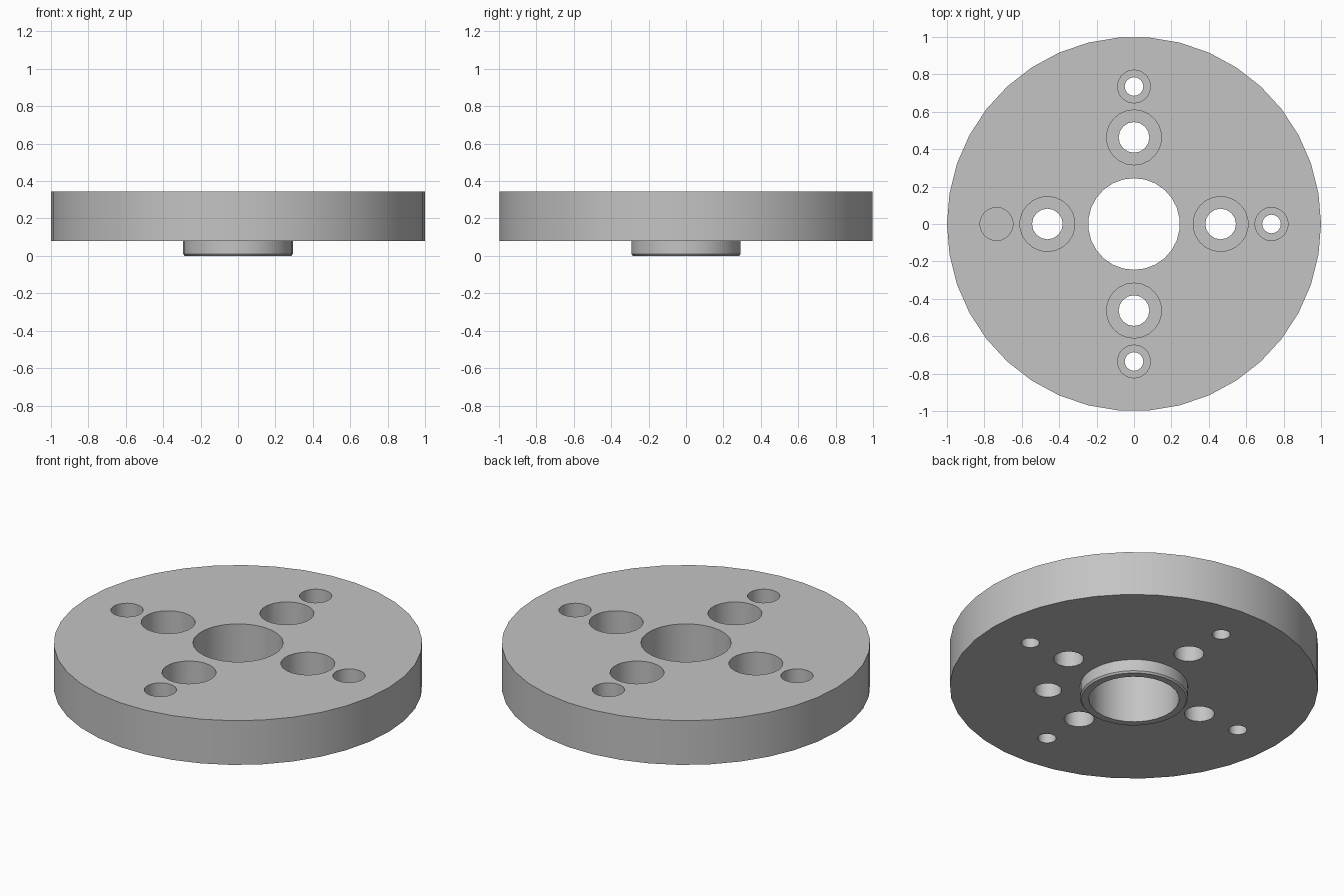
import bpy, bmesh
from math import cos, sin, pi, radians
from mathutils import Matrix

cube = bpy.data.objects.get("Cube")
if cube:
    bpy.data.objects.remove(cube, do_unlink=True)

PLATE_BOTTOM, TOP = 0.08, 0.345

steel = bpy.data.materials.new("machined grey")
steel.use_nodes = True
colour = (0.55, 0.55, 0.55, 1)
steel.diffuse_color = colour
steel.node_tree.nodes["Principled BSDF"].inputs["Base Color"].default_value = colour


def to_object(name, bm):
    mesh = bpy.data.meshes.new(name)
    bmesh.ops.recalc_face_normals(bm, faces=bm.faces)
    bm.to_mesh(mesh)
    bm.free()
    mesh.materials.append(steel)
    obj = bpy.data.objects.new(name, mesh)
    bpy.context.collection.objects.link(obj)
    return obj


def cylinder(name, radius, low, high, sides, x=0, y=0):
    bm = bmesh.new()
    bmesh.ops.create_cone(bm, cap_ends=True, segments=sides, radius1=radius,
                          radius2=radius, depth=high - low,
                          matrix=Matrix.Translation((x, y, (low + high) / 2)))
    return to_object(name, bm)


def lathe(name, profile, sides):
    bm = bmesh.new()
    rings = [[bm.verts.new((r * cos(2 * pi * i / sides), r * sin(2 * pi * i / sides), z))
              for i in range(sides)] for r, z in profile]
    for a, b in zip(rings, rings[1:]):
        for i in range(sides):
            j = (i + 1) % sides
            bm.faces.new((a[i], a[j], b[j], b[i]))
    bm.faces.new(rings[0])
    bm.faces.new(rings[-1])
    return to_object(name, bm)


# Round plate with a chamfered locating hub underneath
flange = lathe("flange_plate", [(0.285, 0), (0.293, 0.01), (0.293, PLATE_BOTTOM),
                                (1, PLATE_BOTTOM), (1, TOP)], 38)

# Centre bore
cutters = [cylinder("centre_bore", 0.245, -0.1, TOP + 0.1, 26)]

# Two rings of counterbored bolt holes: distance, bore, counterbore, ledge depth
for dist, bore, recess, depth in ((0.463, 0.082, 0.147, 0.15),
                                  (0.735, 0.05, 0.088, 0.13)):
    for k in range(4):
        x, y = dist * cos(k * pi / 2), dist * sin(k * pi / 2)
        cutters.append(cylinder("bolt_bore", bore, -0.1, TOP - depth + 0.01, 16, x, y))
        cutters.append(cylinder("bolt_recess", recess, TOP - depth, TOP + 0.1, 22, x, y))

# Blind pin hole in the underside
a = radians(-45)
cutters.append(cylinder("pin_hole", 0.075, -0.1, PLATE_BOTTOM + 0.13, 16,
                        0.47 * cos(a), 0.47 * sin(a)))

# Cut every hole, then discard the cutters
bpy.context.view_layer.objects.active = flange
for cutter in cutters:
    cutter.hide_render = True
    mod = flange.modifiers.new("hole", "BOOLEAN")
    mod.operation = "DIFFERENCE"
    mod.solver = "EXACT"
    mod.object = cutter
    bpy.ops.object.modifier_apply(modifier=mod.name)
for cutter in cutters:
    bpy.data.objects.remove(cutter, do_unlink=True)

bpy.ops.object.select_all(action="DESELECT")
flange.select_set(True)
bpy.ops.object.shade_smooth_by_angle(angle=radians(30))
